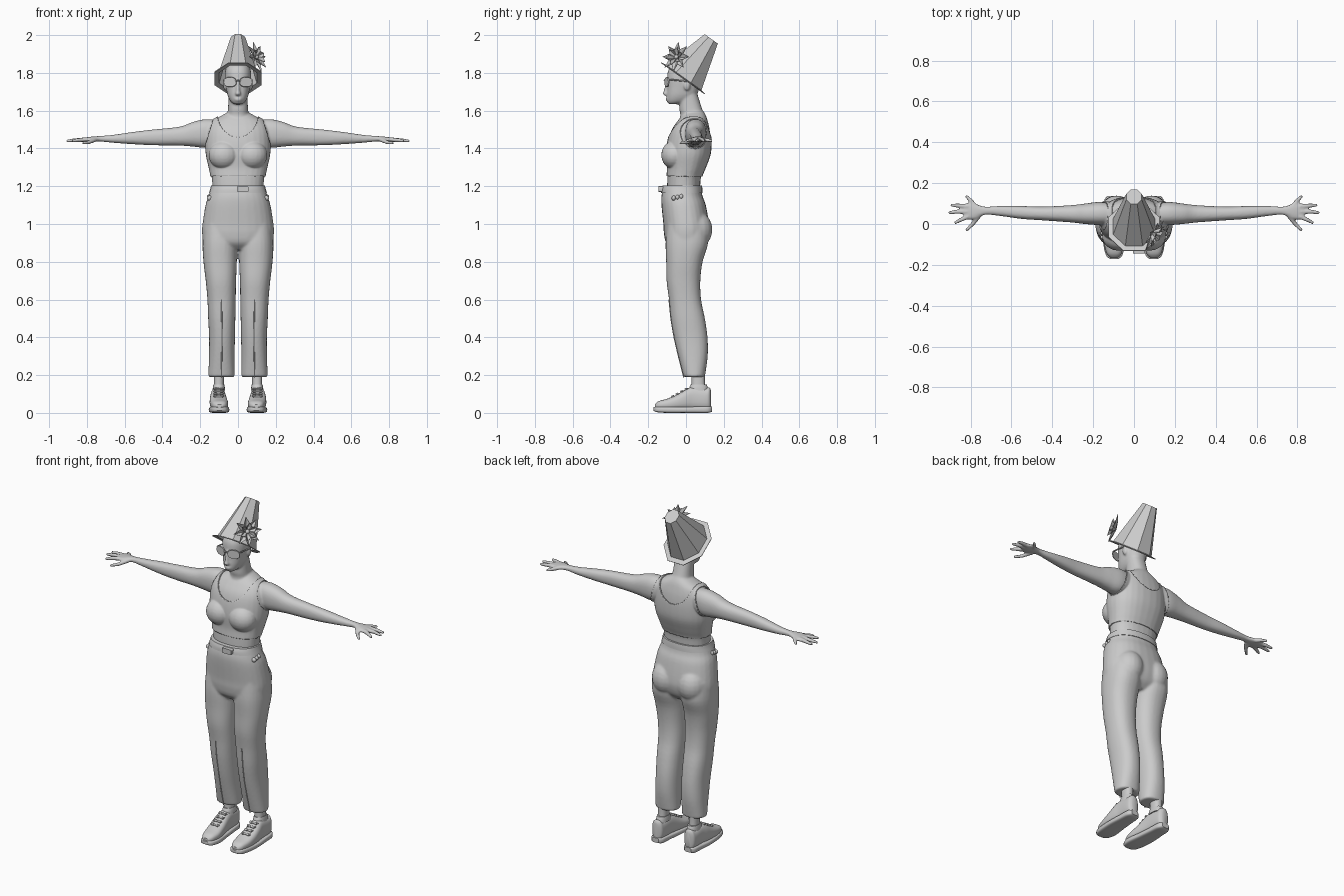
import bpy, bmesh, math
from mathutils import Matrix, Vector

cube = bpy.data.objects.get("Cube")
if cube:
    bpy.data.objects.remove(cube)

grey = bpy.data.materials.new("plain_grey")
grey.use_nodes = True
grey.diffuse_color = (0.6, 0.6, 0.6, 1)
grey.node_tree.nodes["Principled BSDF"].inputs["Base Color"].default_value = grey.diffuse_color


def spline(rows, steps=4):
    out = []
    for i in range(len(rows) - 1):
        quad = [rows[min(max(i + k, 0), len(rows) - 1)] for k in (-1, 0, 1, 2)]
        for s in range(steps):
            t = s / steps
            out.append([0.5 * (2 * b + (c - a) * t + (2 * a - 5 * b + 4 * c - d) * t * t
                               + (3 * b - a - 3 * c + d) * t ** 3) for a, b, c, d in zip(*quad)])
    return out + [rows[-1]]


def loft(bm, rows, axis="z", power=2.3, sides=28):
    """Each row: position on the axis, then low and high bounds of the section."""
    order = {"x": (2, 0, 1), "y": (0, 2, 1), "z": (0, 1, 2)}[axis]
    rings = []
    for t, a0, a1, b0, b1 in spline(rows):
        ring = []
        for k in range(sides):
            u = math.tau * k / sides
            c, s = [math.copysign(abs(f(u)) ** (2 / power), f(u)) for f in (math.cos, math.sin)]
            p = ((a0 + a1) / 2 + c * (a1 - a0) / 2, (b0 + b1) / 2 + s * (b1 - b0) / 2, t)
            ring.append(bm.verts.new([p[o] for o in order]))
        rings.append(ring)
    faces = [bm.faces.new(rings[0]), bm.faces.new(rings[-1])]
    for lo, hi in zip(rings, rings[1:]):
        for k in range(sides):
            j = (k + 1) % sides
            faces.append(bm.faces.new((lo[k], lo[j], hi[j], hi[k])))
    bmesh.ops.recalc_face_normals(bm, faces=faces)
    return [v for r in rings for v in r]


def column(bm, rows):
    """Loft symmetric about x = 0; each row: height, half width, front, back."""
    loft(bm, [(z, -w, w, f, b) for z, w, f, b in rows])


def ball(bm, centre, radii):
    m = Matrix.Translation(centre) @ Matrix.Diagonal((*radii, 1))
    bmesh.ops.create_uvsphere(bm, u_segments=20, v_segments=12, radius=1, matrix=m)


def rod(bm, a, b, ra, rb):
    a, b = Vector(a), Vector(b)
    turn = (b - a).to_track_quat("Z", "Y").to_matrix().to_4x4()
    bmesh.ops.create_cone(bm, cap_ends=True, segments=12, radius1=ra, radius2=rb,
                          depth=(b - a).length, matrix=Matrix.Translation((a + b) / 2) @ turn)
    ball(bm, b, (rb, rb, rb))


def finish(bm, name, mirror=False, voxel=0, flat=False):
    me = bpy.data.meshes.new(name)
    bm.to_mesh(me)
    bm.free()
    me.materials.append(grey)
    if not flat:
        me.shade_smooth()
        me.set_sharp_from_angle(angle=math.radians(40))
    ob = bpy.data.objects.new(name, me)
    bpy.context.collection.objects.link(ob)
    if mirror:
        ob.modifiers.new("mirror", "MIRROR").use_mirror_merge = False
    if voxel:
        r = ob.modifiers.new("skin", "REMESH")
        r.mode, r.voxel_size, r.use_smooth_shade = "VOXEL", voxel, True
        s = ob.modifiers.new("soften", "SMOOTH")
        s.factor, s.iterations = 0.5, 5
    return ob


# Body: trunk, neck, head, arms and hands fused into one skin
bm = bmesh.new()
column(bm, [(1.14, .13, -.1, .07), (1.2, .135, -.1, .075), (1.25, .14, -.098, .08),
            (1.3, .15, -.095, .1), (1.37, .165, -.1, .125), (1.44, .167, -.093, .13),
            (1.5, .16, -.075, .125), (1.545, .135, -.045, .115), (1.575, .085, -.02, .105), (1.6, .04, 0, .09)])
column(bm, [(1.5, .08, -.05, .1), (1.57, .06, -.03, .1), (1.61, .053, -.035, .085), (1.69, .05, -.035, .06)])
column(bm, [(1.634, .02, -.09, -.04), (1.65, .04, -.1, .02), (1.68, .055, -.102, .055), (1.72, .063, -.1, .072),
            (1.77, .07, -.1, .09), (1.81, .068, -.095, .093), (1.84, .055, -.075, .09), (1.865, .02, -.02, .05)])
column(bm, [(1.765, .007, -.104, -.07), (1.71, .011, -.117, -.07), (1.688, .016, -.123, -.07), (1.678, .01, -.108, -.07)])
ball(bm, (0, -.099, 1.664), (.022, .009, .005))
ball(bm, (0, -.098, 1.655), (.019, .009, .005))
ball(bm, (.068, .005, 1.735), (.01, .018, .028))
ball(bm, (.075, -.06, 1.365), (.075, .065, .07))
loft(bm, [(.1, 0, .1, 1.43, 1.55), (.17, -.005, .108, 1.405, 1.555), (.24, 0, .1, 1.41, 1.54),
          (.31, .008, .092, 1.415, 1.515), (.45, .018, .085, 1.417, 1.5), (.55, .025, .088, 1.422, 1.488),
          (.66, .04, .088, 1.43, 1.472), (.73, .045, .085, 1.437, 1.466), (.78, .024, .1, 1.436, 1.462),
          (.82, .022, .103, 1.434, 1.456), (.835, .035, .09, 1.438, 1.452)], "x")
for base, knuckle, tip in [((.78, .09), (.8, .115), (.82, .135)), ((.81, .085), (.86, .09), (.893, .092)),
                           ((.81, .06), (.865, .06), (.903, .056)), ((.81, .037), (.85, .02), (.874, .007)),
                           ((.755, .045), (.79, 0), (.818, -.028))]:
    drop = 1.428 if tip[1] < 0 else 1.44
    rod(bm, (*base, 1.447), (*knuckle, drop + .004), .012, .0105)
    rod(bm, (*knuckle, drop + .004), (*tip, drop), .0105, .008)
body = finish(bm, "body", mirror=True, voxel=.0055)

# Vest: a raised layer taken from the trunk skin
skin = bpy.data.meshes.new_from_object(body.evaluated_get(bpy.context.evaluated_depsgraph_get()))
bm = bmesh.new()
bm.from_mesh(skin)


def bare(p):
    x, z = abs(p.x), p.z
    scoop = (x / .105) ** 2 + ((z - 1.585) / .125) ** 2 < 1
    return z < 1.25 or z > 1.585 or scoop or x > min(.172, .125 + .3 * (1.565 - z))


bmesh.ops.delete(bm, geom=[f for f in bm.faces if bare(f.calc_center_median())], context="FACES")
for _ in range(4):
    bmesh.ops.smooth_vert(bm, verts=[v for v in bm.verts if v.is_boundary], factor=.5,
                          use_axis_x=True, use_axis_y=True, use_axis_z=True)
vest = finish(bm, "vest")
layer = vest.modifiers.new("cloth", "SOLIDIFY")
layer.thickness, layer.offset = .006, 1

# Trousers
bm = bmesh.new()
column(bm, [(1.2, .14, -.118, .08), (1.15, .155, -.13, .087), (1.1, .172, -.13, .105), (1, .188, -.12, .122),
            (.95, .19, -.117, .122), (.9, .183, -.105, .105), (.865, .165, -.07, .07)])
legs = [(1, .01, .18, -.1, .11), (.9, .003, .188, -.108, .117), (.8, .006, .183, -.105, .088),
        (.7, .01, .171, -.103, .076), (.6, .012, .162, -.09, .08), (.5, .014, .158, -.08, .1),
        (.4, .016, .153, -.063, .114), (.3, .018, .154, -.04, .115), (.19, .018, .157, -.012, .1)]
loft(bm, legs)
ball(bm, (.085, .05, .97), (.085, .09, .1))
finish(bm, "trousers", mirror=True, voxel=.007)

# Waistband, front tab and side knots
bm = bmesh.new()
column(bm, [(1.165, .153, -.132, .088), (1.185, .147, -.13, .087), (1.203, .143, -.124, .085)])
loft(bm, [(-.145, -.005, .055, 1.17, 1.2), (-.115, -.005, .055, 1.17, 1.2)], "y", 8)
finish(bm, "waistband")
bm = bmesh.new()
for dy in (-.065, -.045, -.025):
    ball(bm, (.15, dy, 1.15 + dy / 5), (.015, .011, .013))
finish(bm, "side_knots", mirror=True)

# Pressed creases down the lower legs
bm = bmesh.new()
crease = [Vector(((a + b) / 2, f, z)) for z, a, b, f, _ in legs[4:]]
for p, q in zip(crease, crease[1:]):
    rod(bm, p, q, .003, .003)
finish(bm, "trouser_creases", mirror=True)

# Ankles and shoes
bm = bmesh.new()
loft(bm, [(.08, .072, .132, .02, .11), (.15, .075, .128, .03, .1), (.3, .07, .13, .025, .1)])
finish(bm, "ankles", mirror=True)
bm = bmesh.new()
loft(bm, [(-.172, .08, .115, .012, .03), (-.155, .058, .136, .004, .033), (-.1, .046, .15, 0, .034),
          (-.02, .055, .155, 0, .032), (.06, .063, .15, 0, .034), (.115, .068, .146, 0, .036),
          (.137, .085, .13, .006, .034)], "y", 4)
finish(bm, "shoe_soles", mirror=True)
bm = bmesh.new()
loft(bm, [(-.165, .08, .115, .02, .045), (-.145, .062, .133, .018, .062), (-.1, .052, .145, .015, .075),
          (-.05, .056, .15, .015, .096), (0, .063, .148, .015, .125), (.04, .067, .143, .015, .138),
          (.1, .07, .142, .015, .13), (.122, .075, .137, .015, .135), (.132, .09, .122, .02, .12)], "y", 2.6)
loft(bm, [(.118, .068, .135, .015, .118), (.135, .07, .133, .018, .115), (.15, .073, .13, .025, .11)])
for k in range(4):
    y, z = -.075 + .024 * k, .087 + .013 * k
    rod(bm, (.08, y, z), (.125, y + .008, z + .002), .005, .005)
    rod(bm, (.125, y, z), (.08, y + .008, z + .002), .005, .005)
finish(bm, "shoe_uppers", mirror=True)

# Sunglasses
bm = bmesh.new()
lens = loft(bm, [(-.114, .01, .078, 1.727, 1.776), (-.109, .008, .08, 1.725, 1.778)], "y", 2.5)
bmesh.ops.rotate(bm, verts=lens, cent=(.01, -.112, 1.75), matrix=Matrix.Rotation(.3, 3, "Z"))
rod(bm, (.074, -.09, 1.765), (.073, .01, 1.755), .004, .004)
rod(bm, (.014, -.111, 1.758), (0, -.114, 1.76), .004, .004)
finish(bm, "sunglasses", mirror=True)

# Tilted eight-sided hat with a flat brim
bm = bmesh.new()
tilt = Matrix.Translation((0, -.015, 1.7725)) @ Matrix.Rotation(-math.atan2(.58, .81), 4, "X")
rings = []
for r, h in [(.142, 0), (.116, .004), (.043, .255)]:
    r /= math.cos(math.pi / 8)
    angles = [math.tau * (k + .5) / 8 for k in range(8)]
    rings.append([bm.verts.new(tilt @ Vector((.88 * r * math.cos(a), r * math.sin(a), h))) for a in angles])
for lo, hi in zip(rings, rings[1:]):
    for k in range(8):
        bm.faces.new((lo[k], lo[k - 7], hi[k - 7], hi[k]))
bm.faces.new(rings[-1])
hat = finish(bm, "hat", flat=True)
hat.modifiers.new("felt", "SOLIDIFY").thickness = .004

# Flower on the left of the hat: two rows of folded pointed petals
bm = bmesh.new()
face = Matrix.Translation((.088, -.045, 1.88)) @ Vector((.8, -.5, .3)).to_track_quat("Z", "Y").to_matrix().to_4x4()
for count, length, lift, shift in [(8, .083, .018, 0), (6, .05, .035, .3)]:
    for k in range(count):
        m = face @ Matrix.Rotation(math.tau * k / count + shift, 4, "Z")
        root, left, mid, right, tip = [bm.verts.new(m @ Vector(p)) for p in (
            (0, 0, 0), (length / 2, .017, lift), (length / 2, 0, lift / 3), (length / 2, -.017, lift), (length, 0, lift))]
        for tri in ((root, mid, left), (mid, tip, left), (root, right, mid), (mid, right, tip)):
            bm.faces.new(tri)
ball(bm, face @ Vector((0, 0, .012)), (.012, .012, .012))
flower = finish(bm, "flower", flat=True)
flower.modifiers.new("petal", "SOLIDIFY").thickness = .002
